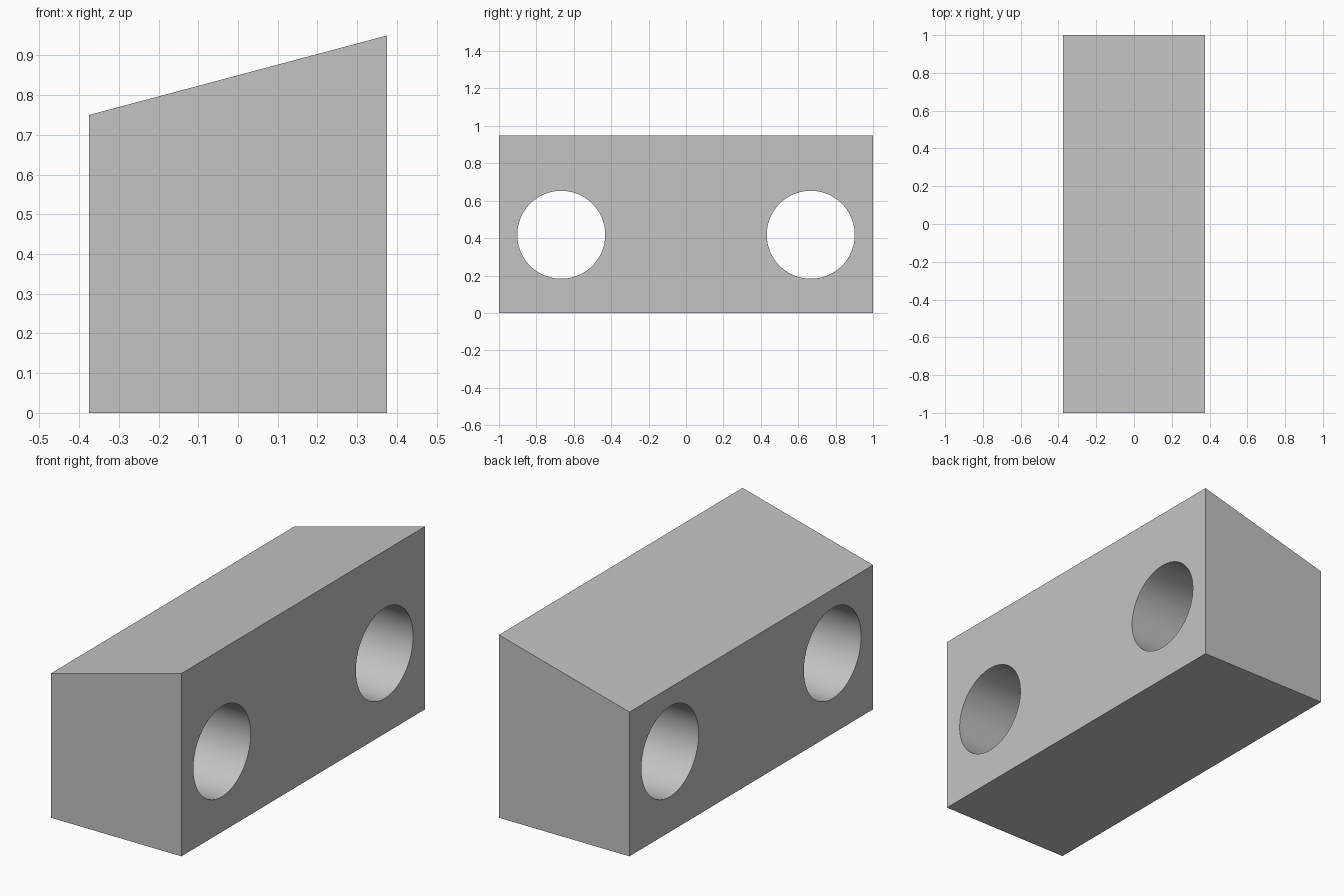
import bpy, bmesh, math

if "Cube" in bpy.data.objects:
    bpy.data.objects.remove(bpy.data.objects["Cube"], do_unlink=True)

HALF_WIDTH, HALF_LENGTH = 0.375, 1.0
LOW, HIGH = 0.75, 0.95
HOLE_Y, HOLE_Z, HOLE_RADIUS = 0.667, 0.418, 0.235

# Plain grey material
grey = bpy.data.materials.new("plain_grey")
grey.use_nodes = True
colour = (0.55, 0.55, 0.55, 1)
grey.diffuse_color = colour
grey.node_tree.nodes["Principled BSDF"].inputs["Base Color"].default_value = colour

# Block with a sloping top: end profile extruded along its length
bm = bmesh.new()
profile = [(-HALF_WIDTH, 0), (HALF_WIDTH, 0), (HALF_WIDTH, HIGH), (-HALF_WIDTH, LOW)]
end = bm.faces.new([bm.verts.new((x, -HALF_LENGTH, z)) for x, z in profile])
extruded = bmesh.ops.extrude_face_region(bm, geom=[end])["geom"]
bmesh.ops.translate(bm, vec=(0, 2 * HALF_LENGTH, 0),
                    verts=[v for v in extruded if isinstance(v, bmesh.types.BMVert)])
bmesh.ops.recalc_face_normals(bm, faces=bm.faces)
mesh = bpy.data.meshes.new("sloped_block")
bm.to_mesh(mesh)
bm.free()
mesh.materials.append(grey)
block = bpy.data.objects.new("sloped_block", mesh)
bpy.context.collection.objects.link(block)

# Two round holes straight through the sides
cutters = []
for name, side in (("front", -1), ("back", 1)):
    bpy.ops.mesh.primitive_cylinder_add(
        vertices=96, radius=HOLE_RADIUS, depth=1,
        location=(0, side * HOLE_Y, HOLE_Z), rotation=(0, math.pi / 2, 0))
    cutter = bpy.context.object
    cutter.name = name + "_hole_cutter"
    cutter.hide_render = True
    cutter.data.materials.append(grey)
    cutters.append(cutter)
    cut = block.modifiers.new(name + "_hole", "BOOLEAN")
    cut.operation = "DIFFERENCE"
    cut.solver = "EXACT"
    cut.object = cutter

# Apply the cuts and smooth the hole walls
bpy.ops.object.select_all(action="DESELECT")
block.select_set(True)
bpy.context.view_layer.objects.active = block
for modifier in list(block.modifiers):
    bpy.ops.object.modifier_apply(modifier=modifier.name)
for cutter in cutters:
    bpy.data.objects.remove(cutter, do_unlink=True)
bpy.ops.object.shade_smooth_by_angle(angle=math.radians(30))
